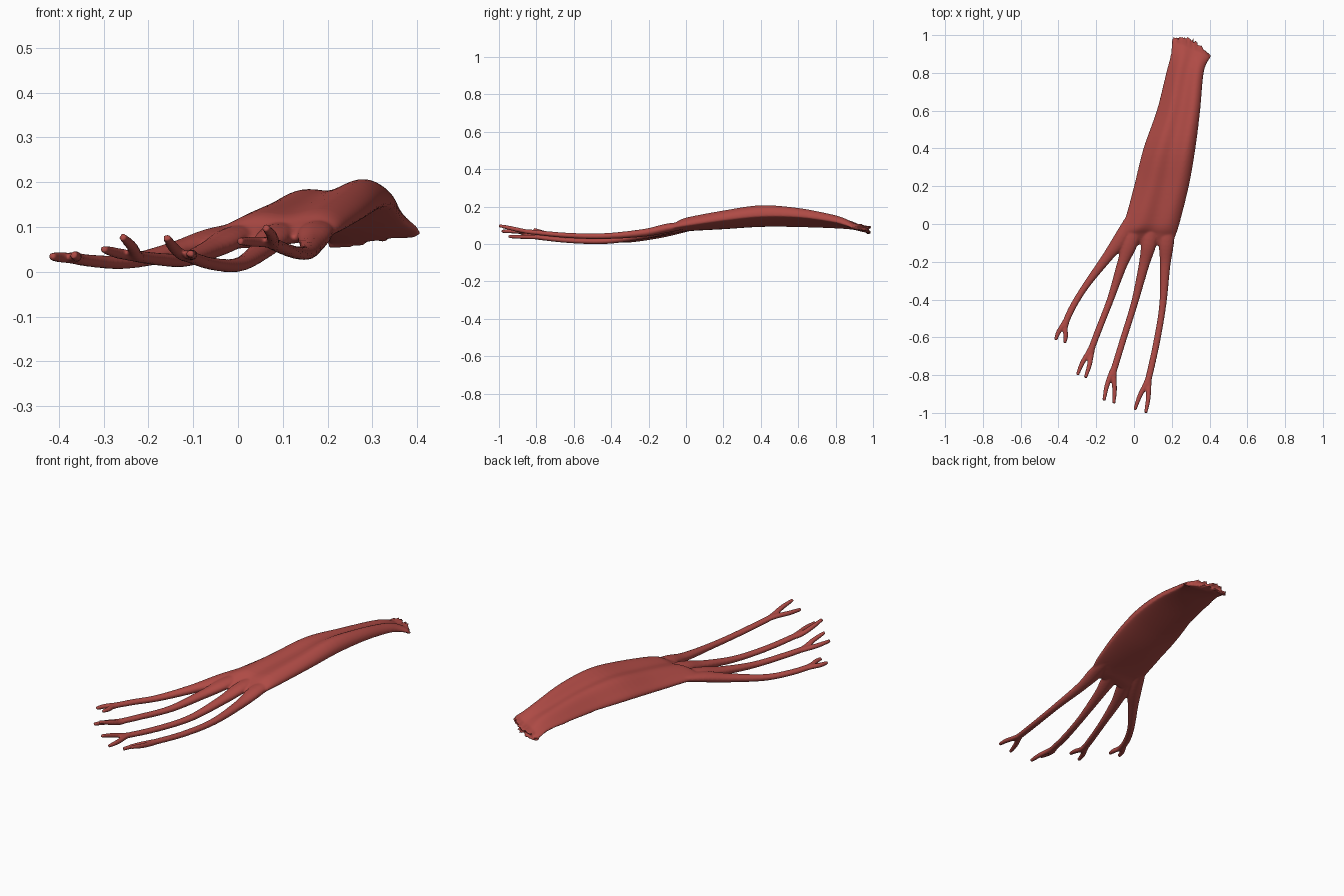
import bpy, bmesh, math, random
from mathutils import Vector

random.seed(4)
cube = bpy.data.objects.get("Cube")
if cube:
    bpy.data.objects.remove(cube, do_unlink=True)

# One muscle red
red = bpy.data.materials.new("muscle_red")
red.use_nodes = True
red.diffuse_color = (0.43, 0.07, 0.06, 1)
red.node_tree.nodes["Principled BSDF"].inputs["Base Color"].default_value = red.diffuse_color


def spline(rows, steps):
    """Smoothly resample rows of numbers through every control row."""
    rows = [Vector(r) for r in rows]
    out = []
    for i in range(len(rows) - 1):
        a, b = rows[max(i - 1, 0)], rows[i]
        c, d = rows[i + 1], rows[min(i + 2, len(rows) - 1)]
        for k in range(steps):
            t = k / steps
            out.append(b + (c - a) * (t / 2)
                       + (a * 2 - b * 5 + c * 4 - d) * (t * t / 2)
                       + (b * 3 - a - c * 3 + d) * (t ** 3 / 2))
    return out + [rows[-1]]


def loft(bm, rings):
    """Skin a list of closed rings and cap both ends, facing outward."""
    loops = [[bm.verts.new(p) for p in ring] for ring in rings]
    n = len(loops[0])
    faces = []
    for a, b in zip(loops, loops[1:]):
        for j in range(n):
            k = (j + 1) % n
            faces.append(bm.faces.new((a[j], a[k], b[k], b[j])))
    for loop in (loops[0], loops[-1]):
        mid = bm.verts.new(sum((v.co for v in loop), Vector()) / n)
        for j in range(n):
            faces.append(bm.faces.new((loop[j], loop[(j + 1) % n], mid)))
    bmesh.ops.recalc_face_normals(bm, faces=faces)


def strand(bm, path, steps=6, sides=14):
    """Flattened tube along rows of (x, y, z, half width, half thickness)."""
    pts = spline(path, steps)
    rings = []
    for i, p in enumerate(pts):
        ahead = pts[min(i + 1, len(pts) - 1)] - pts[max(i - 1, 0)]
        d = Vector(ahead[:3]).normalized()
        across = d.cross(Vector((0, 0, 1))).normalized()
        up = across.cross(d)
        centre = Vector(p[:3])
        rings.append([centre + across * (p[3] * math.cos(math.tau * j / sides))
                      + up * (p[4] * math.sin(math.tau * j / sides))
                      for j in range(sides)])
    loft(bm, rings)


bm = bmesh.new()

# Belly: left edge (y, x, z), right edge (y, x, z), top bulge, bottom bulge
stations = [
    (.98, .20, .062, .885, .408, .088, .022, .008),
    (.90, .195, .078, .84, .38, .105, .034, .008),
    (.80, .17, .085, .77, .365, .122, .042, .008),
    (.60, .12, .092, .60, .35, .145, .055, .010),
    (.40, .05, .098, .40, .325, .15, .064, .020),
    (.20, .00, .09, .20, .29, .13, .054, .024),
    (.00, -.055, .082, .00, .24, .10, .042, .022),
    (-.07, -.088, .066, -.07, .217, .088, .027, .018),
    (-.13, -.112, .053, -.12, .203, .08, .014, .012),
]
SIDES = 56
rings = []
for i, s in enumerate(spline(stations, 6)):
    left, right = Vector((s[1], s[0], s[2])), Vector((s[4], s[3], s[5]))
    ring = []
    for j in range(SIDES):
        ang = math.tau * j / SIDES
        u, side = (1 - math.cos(ang)) / 2, math.sin(ang)
        p = left.lerp(right, u)
        # Two lengthwise swellings on top, the higher one near the right edge
        swell = 0.85 + 0.3 * u + 0.17 * math.cos(math.tau * (u - 0.3) / 0.55)
        p.z += s[6] * swell * side ** 0.75 if side > 0 else s[7] * side
        # Notched lower edge between the tendon roots
        if s[0] < 0:
            p.y += 0.25 * -s[0] * math.sin(math.pi * u)
        # Torn upper end
        if i == 0:
            p.y += 0.05 * math.sin(math.pi * u) + random.uniform(-.018, .014)
            p.z += random.uniform(-.009, .004)
        ring.append(p)
    rings.append(ring)
loft(bm, rings)

# Tendons: centre line points, then the tips of the forked end
tendons = [
    ([(.03, .12, .105), (-.058, -.06, .073), (-.145, -.18, .045), (-.25, -.32, .022),
      (-.325, -.44, .024), (-.372, -.545, .031)],
     [(-.415, -.615, .034), (-.367, -.63, .037)]),
    ([(.06, .12, .11), (-.012, -.08, .076), (-.065, -.22, .048), (-.125, -.4, .026),
      (-.195, -.58, .03), (-.234, -.685, .036)],
     [(-.3, -.8, .05), (-.258, -.815, .078)]),
    ([(.13, .12, .11), (.085, -.08, .082), (.052, -.22, .048), (.002, -.42, .016),
      (-.06, -.62, .018), (-.115, -.8, .036)],
     [(-.159, -.935, .076), (-.107, -.95, .04)]),
    ([(.2, .12, .115), (.174, -.08, .088), (.165, -.22, .06), (.152, -.43, .042),
      (.117, -.64, .046), (.07, -.85, .066)],
     [(.004, -.985, .068), (.062, -1.0, .098)]),
]
widths = (.02, .04, .028, .019, .018, .018)
heights = (.01, .024, .021, .016, .014, .013)
for line, tips in tendons:
    strand(bm, [(*p, w, h) for p, w, h in zip(line, widths, heights)])
    # Forked prongs grow side by side out of the tendon and bow outward
    root = Vector(line[-1])
    heading = (root - Vector(line[-2])).normalized()
    across = heading.cross(Vector((0, 0, 1))).normalized()
    for side, tip in zip((1, -1), tips):
        tip = Vector(tip)
        start = root - heading * .06 + across * (side * .003)
        fork = root + across * (side * .009)
        bow = root.lerp(tip, 0.5) + across * (side * .009)
        strand(bm, [(*start, .012, .01), (*fork, .014, .012),
                    (*bow, .013, .012), (*tip, .009, .009)], 5, 10)

mesh = bpy.data.meshes.new("muscle_with_tendons")
bm.to_mesh(mesh)
bm.free()
mesh.materials.append(red)
muscle = bpy.data.objects.new("muscle_with_tendons", mesh)
bpy.context.collection.objects.link(muscle)

# Fuse belly and tendons into one skin with webbed joins
fuse = muscle.modifiers.new("fuse", 'REMESH')
fuse.mode = 'VOXEL'
fuse.voxel_size = 0.005
fuse.use_smooth_shade = True
soften = muscle.modifiers.new("soften", 'SMOOTH')
soften.factor = 0.5
soften.iterations = 5
